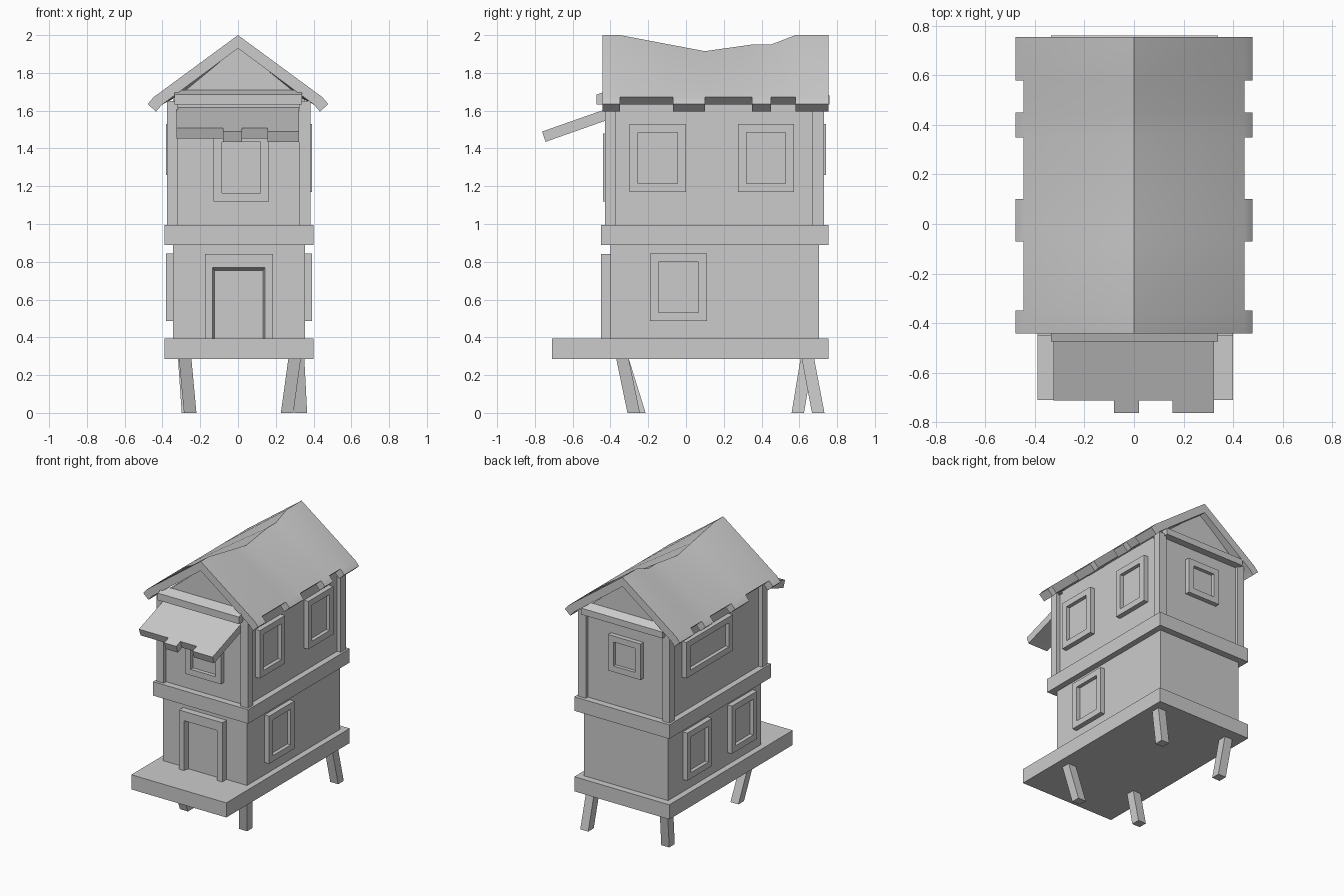
import bpy, bmesh
from mathutils import Vector

if "Cube" in bpy.data.objects:
    bpy.data.objects.remove(bpy.data.objects["Cube"])


def finish(name, bm, smooth=False):
    bmesh.ops.recalc_face_normals(bm, faces=bm.faces)
    me = bpy.data.meshes.new(name)
    bm.to_mesh(me)
    bm.free()
    ob = bpy.data.objects.new(name, me)
    bpy.context.collection.objects.link(ob)
    if smooth:
        bpy.ops.object.select_all(action='DESELECT')
        ob.select_set(True)
        bpy.context.view_layer.objects.active = ob
        bpy.ops.object.shade_smooth_by_angle(angle=0.5)
    return ob


def loft(name, sections, tabs=(), smooth=False):
    """Skin matching closed sections; tabs = (segment, edge, shift) pushes a strip outward."""
    bm = bmesh.new()
    rings = [[bm.verts.new(p) for p in s] for s in sections]
    n = len(rings[0])
    strips = {}
    for i, (a, b) in enumerate(zip(rings, rings[1:])):
        for j in range(n):
            k = (j + 1) % n
            strips[i, j] = bm.faces.new((a[j], a[k], b[k], b[j]))
    bm.faces.new(rings[0])
    bm.faces.new(rings[-1])
    bmesh.ops.recalc_face_normals(bm, faces=bm.faces)
    jobs = [(strips[i, j], Vector(s)) for i, j, s in tabs]
    for f, s in jobs:
        new = bmesh.ops.extrude_discrete_faces(bm, faces=[f])['faces'][0]
        bmesh.ops.translate(bm, verts=new.verts, vec=s)
    return finish(name, bm, smooth)


def box(name, x0, x1, y0, y1, z0, z1):
    return loft(name, [[(x0, y0, z), (x1, y0, z), (x1, y1, z), (x0, y1, z)] for z in (z0, z1)])


def window(name, side, u0, u1, z0, z1, wall, front, rim=0.045):
    """Raised frame with a recessed pane. side 'x' or 'y' is the facing axis."""
    def pt(u, d, z):
        return Vector((d, u, z) if side == 'x' else (u, d, z))
    back = wall - (front - wall) * 0.3
    pane = wall + (front - wall) * 0.25
    def ring(r, d):
        return [pt(u0 + r, d, z0 + r), pt(u1 - r, d, z0 + r), pt(u1 - r, d, z1 - r), pt(u0 + r, d, z1 - r)]
    loft(name, [ring(0, back), ring(0, front), ring(rim, front), ring(rim, pane)])


# Platform, storeys and the slab between them
box("platform", -0.39, 0.40, -0.71, 0.755, 0.285, 0.395)
box("lower_storey", -0.345, 0.355, -0.40, 0.705, 0.39, 0.90)
box("middle_slab", -0.39, 0.40, -0.45, 0.755, 0.89, 0.995)
box("upper_storey", -0.345, 0.355, -0.40, 0.705, 0.99, 1.66)

# Corner posts
for sx, x0, x1 in (("left", -0.375, -0.317), ("right", 0.322, 0.385)):
    for sy, y0, y1 in (("front", -0.43, -0.37), ("back", 0.67, 0.73)):
        box(f"{sy}_{sx}_post", x0, x1, y0, y1, 0.99, 1.65)

# Gable walls and the sloped-top beams under them
for s, y0, y1, tip, top in (("front", -0.40, -0.34, -0.475, 1.685), ("back", 0.705, 0.645, 0.76, 1.68)):
    loft(f"{s}_gable", [[(-0.36, y, 1.64), (0.37, y, 1.64), (0.003, y, 1.94)] for y in (y0, y1)])
    loft(f"{s}_beam", [[(x, tip, 1.632), (x, tip, top), (x, y0, 1.71), (x, y0, 1.632)]
                       for x in (-0.335, 0.34)])

# Sagging roof with ragged eaves
ridge = [(-0.443, 2.0), (-0.35, 2.0), (-0.07, 1.947), (0.10, 1.915),
         (0.35, 1.95), (0.45, 1.95), (0.58, 2.0), (0.755, 2.0)]
tabs = []
for seg in (0, 2, 4, 6):
    tabs += [(seg, 5, (-0.032, 0, -0.037)), (seg, 2, (0.032, 0, -0.037))]
loft("roof", [[(-0.446, y, 1.672), (0, y, z), (0.446, y, 1.672),
               (0.402, y, 1.632), (0, y, z - 0.07), (-0.402, y, 1.632)] for y, z in ridge],
     tabs, smooth=True)

# Awning over the front window, ragged lower edge
loft("awning", [[(x, -0.39, 1.62), (x, -0.712, 1.507), (x, -0.693, 1.453), (x, -0.39, 1.56)]
                for x in (-0.325, -0.08, 0.02, 0.155, 0.322)],
     [(1, 1, (0, -0.05, -0.018)), (3, 1, (0, -0.05, -0.018))])

# Door surround with splayed reveal, and the door
def arch(y, l, r, t):
    return [(-0.175, y, 0.39), (-0.175, y, 0.84), (0.185, y, 0.84), (0.185, y, 0.39),
            (r, y, 0.39), (r, y, t), (l, y, t), (l, y, 0.39)]
loft("door_frame", [arch(-0.45, -0.135, 0.142, 0.77), arch(-0.395, -0.122, 0.13, 0.75)])
box("door", -0.13, 0.137, -0.408, -0.39, 0.39, 0.76)

# Windows
window("front_window", 'y', -0.13, 0.165, 1.12, 1.48, -0.40, -0.44)
window("back_window", 'y', -0.14, 0.13, 1.26, 1.53, 0.705, 0.74)
window("right_upper_window_1", 'x', -0.30, 0.0, 1.17, 1.53, 0.355, 0.392)
window("right_upper_window_2", 'x', 0.275, 0.573, 1.17, 1.53, 0.355, 0.392)
window("right_lower_window", 'x', -0.19, 0.11, 0.487, 0.845, 0.355, 0.392)
window("left_upper_window", 'x', -0.01, 0.54, 1.26, 1.53, -0.345, -0.382)
window("left_lower_window_1", 'x', -0.30, 0.0, 0.487, 0.845, -0.345, -0.382)
window("left_lower_window_2", 'x', 0.235, 0.53, 0.487, 0.845, -0.345, -0.382)

# Splayed legs: top centre, then foot centre
h = 0.033
for name, tx, ty, bx, by in (("front_right_leg", 0.30, -0.337, 0.26, -0.277),
                             ("front_left_leg", -0.28, -0.337, -0.253, -0.247),
                             ("back_left_leg", -0.285, 0.64, -0.265, 0.592),
                             ("back_right_leg", 0.318, 0.645, 0.333, 0.70)):
    loft(name, [[(x - h, y - h, z), (x + h, y - h, z), (x + h, y + h, z), (x - h, y + h, z)]
                for x, y, z in ((bx, by, 0), (tx, ty, 0.29))])
